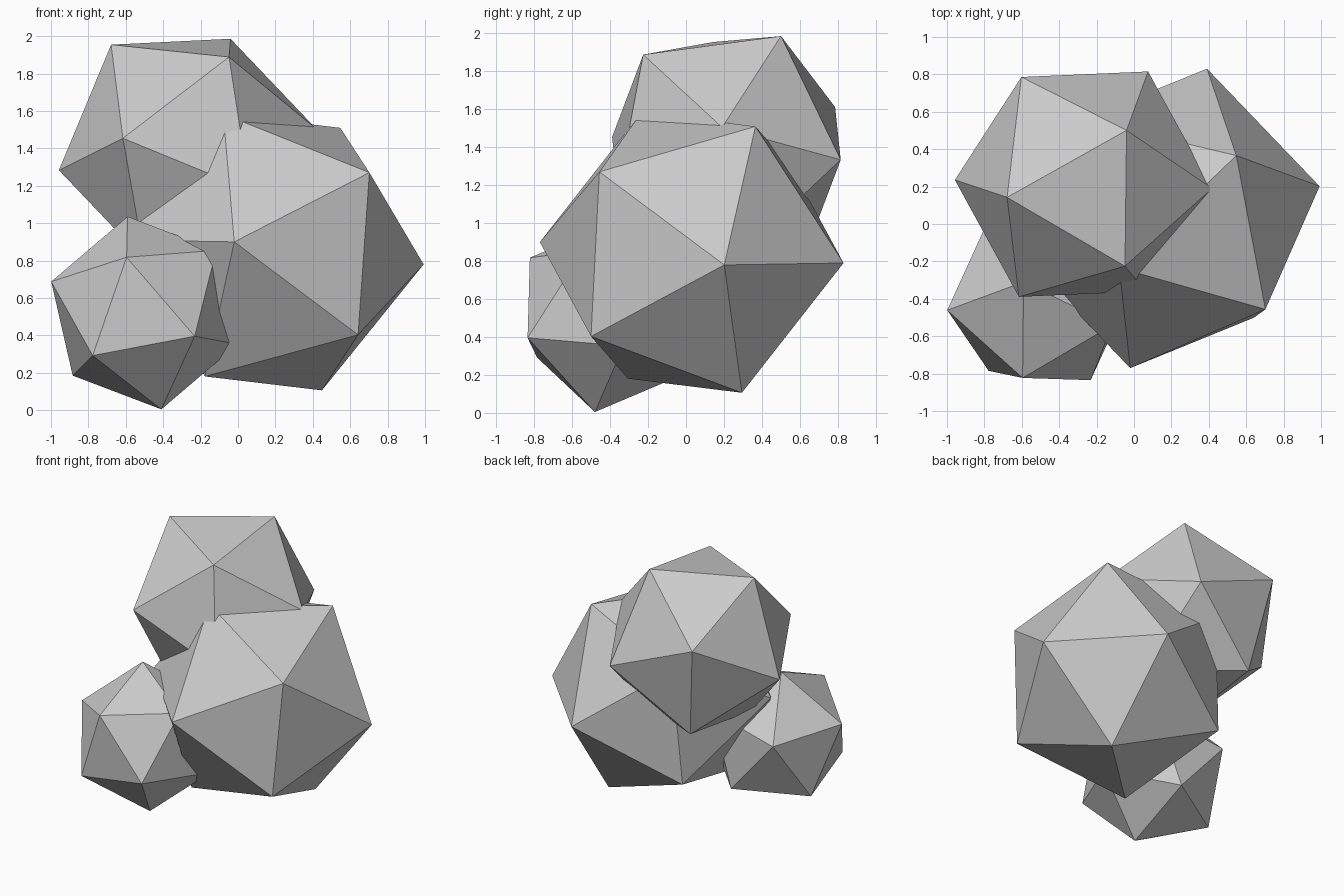
import bpy, bmesh
from mathutils import Vector, Matrix

if "Cube" in bpy.data.objects:
    bpy.data.objects.remove(bpy.data.objects["Cube"])


def frame(a, b):
    # orthonormal frame from one direction and a second one beside it
    z = Vector(a).normalized()
    y = z.cross(Vector(b)).normalized()
    return Matrix((y.cross(z), y, z)).transposed()


def boulder(name, centre, radius, corner, next_corner):
    # 20-sided stone, turned so two neighbouring corners point the given ways
    bm = bmesh.new()
    bmesh.ops.create_icosphere(bm, subdivisions=1, radius=radius)
    top = max(bm.verts, key=lambda v: v.co.z)
    beside = top.link_edges[0].other_vert(top)
    rot = frame(corner, next_corner) @ frame(top.co, beside.co).transposed()
    bm.transform(rot.to_4x4())
    mesh = bpy.data.meshes.new(name)
    bm.to_mesh(mesh)
    bm.free()
    obj = bpy.data.objects.new(name, mesh)
    obj.location = centre
    bpy.context.collection.objects.link(obj)
    return obj


# three interlocking stones, large to small
boulder("large_rock", (0.185, 0.03, 0.845), 0.828, (0.41, 1.60, -0.11), (0.805, 0.17, -0.065))
boulder("upper_rock", (-0.27, 0.213, 1.394), 0.697, (1.365, -0.045, 0.22), (0.71, 1.22, -0.12))
boulder("small_rock", (-0.50, -0.395, 0.52), 0.53, (-0.18, 0.17, 1.03), (-0.50, -0.065, 0.173))
